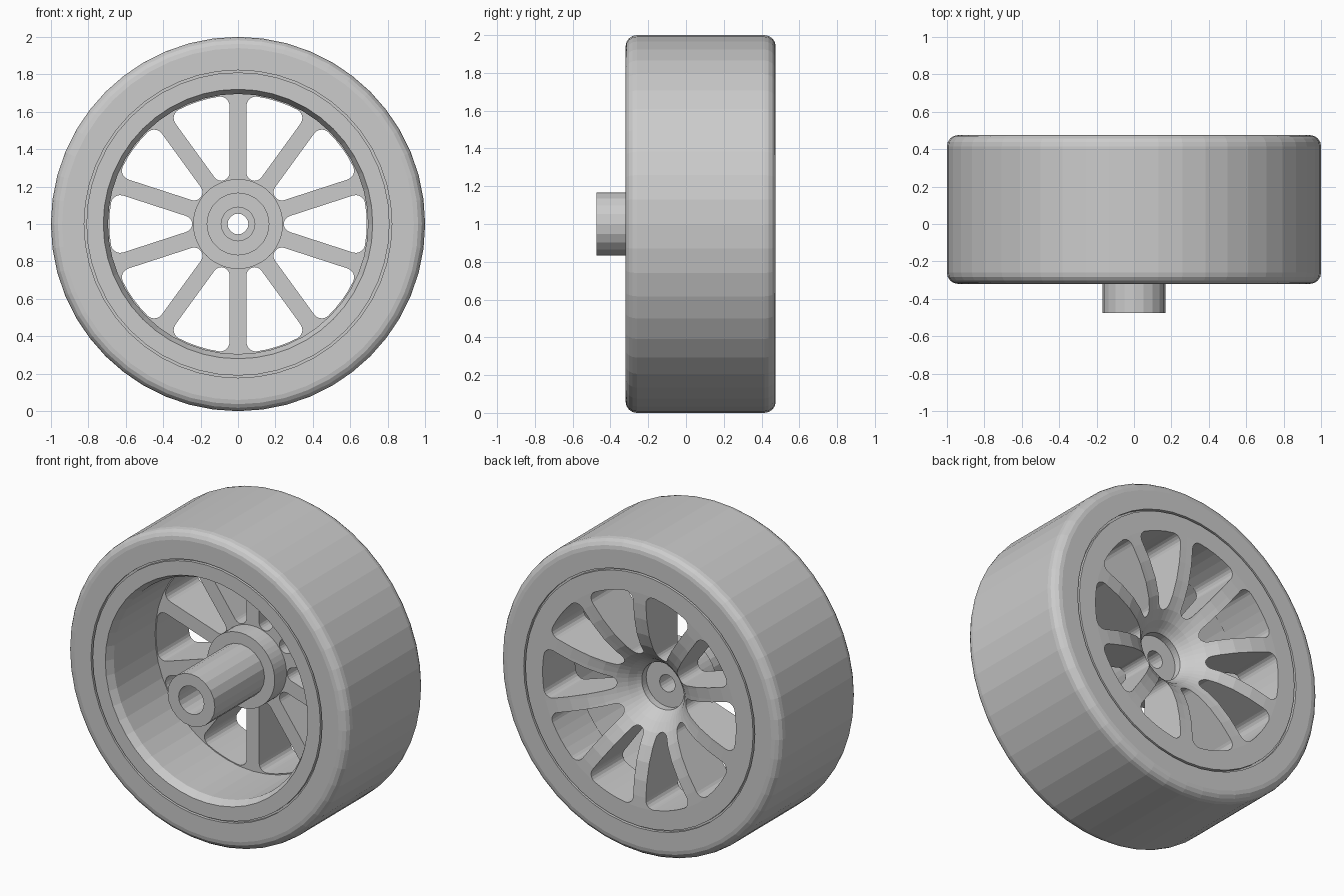
import bpy, bmesh
from math import sin, cos, asin, pi, radians, degrees

if "Cube" in bpy.data.objects:
    bpy.data.objects.remove(bpy.data.objects["Cube"])


def finish(name, bm):
    bmesh.ops.recalc_face_normals(bm, faces=bm.faces)
    mesh = bpy.data.meshes.new(name)
    bm.to_mesh(mesh)
    bm.free()
    ob = bpy.data.objects.new(name, mesh)
    bpy.context.collection.objects.link(ob)
    ob.location.z = 1
    return ob


def lathe(name, profile, n):
    """Revolve a closed (radius, y) profile around the wheel axis."""
    bm = bmesh.new()
    rings = [[bm.verts.new((r * cos(2 * pi * i / n), y, r * sin(2 * pi * i / n)))
              for r, y in profile] for i in range(n)]
    m = len(profile)
    for i in range(n):
        a, b = rings[i], rings[(i + 1) % n]
        for j in range(m):
            k = (j + 1) % m
            bm.faces.new((a[j], a[k], b[k], b[j]))
    return finish(name, bm)


def arc(cx, cy, r, a0, a1, n):
    return [(cx + r * cos(radians(a0 + (a1 - a0) * i / n)),
             cy + r * sin(radians(a0 + (a1 - a0) * i / n))) for i in range(n + 1)]


FRONT, BACK = -0.32, 0.475

# tyre with rounded shoulders and a shallow groove beside the rim
e = 0.06
tyre = [(0.822, FRONT), *arc(1 - e, FRONT + e, e, -90, 0, 4),
        *arc(1 - e, BACK - e, e, 0, 90, 4), (0.822, BACK),
        (0.822, BACK - 0.02), (0.805, BACK - 0.02),
        (0.805, FRONT + 0.02), (0.822, FRONT + 0.02)]
lathe("tyre", tyre, 48)

# rim barrel, flared web and collar in one turned solid
rim = lathe("rim_and_spokes", [
    (0.15, 0.03), (0.15, 0.235), (0.17, 0.26), (0.20, 0.305), (0.25, 0.355),
    (0.32, 0.40), (0.41, 0.437), (0.52, 0.462), (0.62, 0.472), (0.69, BACK),
    (0.81, BACK), (0.81, FRONT), (0.72, FRONT), (0.695, FRONT + 0.05),
    (0.695, 0.15), (0.24, 0.15), (0.24, 0.03)], 48)

# ten rounded openings leave ten spokes
half, inner, outer, q, s = 0.045, 0.245, 0.688, 0.05, sin(radians(18))
p = (inner * s - half) / (1 - s)
t = 18 - degrees(asin((half + q) / (outer - q)))
cx, cy = (outer - q) * cos(radians(t)), (outer - q) * sin(radians(t))
outline = (arc(inner + p, 0, p, 108, 252, 8) + arc(cx, -cy, q, -108, -t, 5)
           + arc(0, 0, outer, -t, t, 4)[1:-1] + arc(cx, cy, q, t, 108, 5))
bm = bmesh.new()
for k in range(10):
    c, d = cos(k * pi / 5), sin(k * pi / 5)
    lo, hi = [[bm.verts.new((x * c - z * d, y, x * d + z * c)) for x, z in outline]
              for y in (0.1, 0.6)]
    bm.faces.new(lo)
    bm.faces.new(hi[::-1])
    for i in range(len(lo)):
        j = (i + 1) % len(lo)
        bm.faces.new((lo[i], lo[j], hi[j], hi[i]))
cutter = finish("opening_cutter", bm)
cutter.hide_render = True
mod = rim.modifiers.new("openings", "BOOLEAN")
mod.operation, mod.solver, mod.object = "DIFFERENCE", "EXACT", cutter
bpy.context.view_layer.objects.active = rim
rim.select_set(True)
bpy.ops.object.modifier_apply(modifier=mod.name)
bpy.data.objects.remove(cutter)

# hub post with stepped bore
lathe("hub_post", [(0.055, 0.19), (0.168, 0.19), (0.168, -0.475),
                   (0.09, -0.475), (0.09, 0.0), (0.055, 0.0)], 20)
